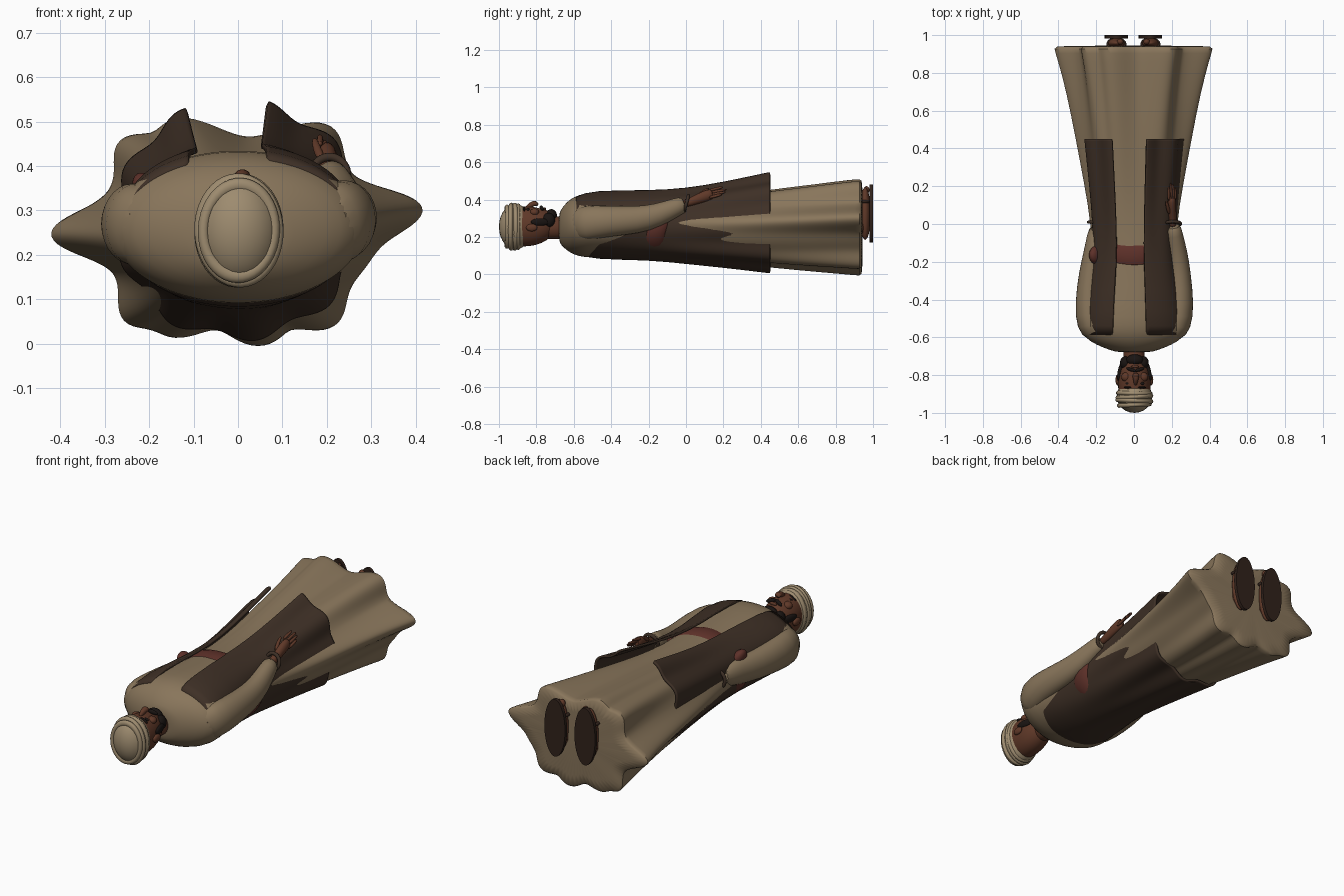
import bpy, bmesh, math
from mathutils import Vector
from math import sin, cos, pi, radians, copysign


def mat(name, c):
    m = bpy.data.materials.new(name)
    m.diffuse_color = (*c, 1)
    return m


ROBE = mat("robe_cloth", (0.25, 0.18, 0.105))
VEST = mat("vest_cloth", (0.048, 0.029, 0.019))
SASH = mat("sash_cloth", (0.11, 0.03, 0.022))
SKIN = mat("skin", (0.115, 0.04, 0.021))
WRAP = mat("headwrap_cloth", (0.34, 0.26, 0.16))
HAIR = mat("hair", (0.01, 0.007, 0.006))
SOLE = mat("sandal_leather", (0.03, 0.016, 0.011))


def finish(ob, m, angle=50):
    ob.data.materials.append(m)
    bpy.ops.object.select_all(action='DESELECT')
    ob.select_set(True)
    bpy.context.view_layer.objects.active = ob
    bpy.ops.object.shade_smooth_by_angle(angle=radians(angle))
    return ob


def loft(name, rings, m, closed=True, caps=True, thick=0, sub=1):
    bm = bmesh.new()
    vs = [[bm.verts.new(p) for p in r] for r in rings]
    n = len(vs[0])
    for a, b in zip(vs, vs[1:]):
        for i in range(n if closed else n - 1):
            j = (i + 1) % n
            bm.faces.new((a[i], a[j], b[j], b[i]))
    if closed and caps:
        bm.faces.new(vs[0])
        bm.faces.new(vs[-1])
    bmesh.ops.recalc_face_normals(bm, faces=bm.faces)
    me = bpy.data.meshes.new(name)
    bm.to_mesh(me)
    bm.free()
    ob = bpy.data.objects.new(name, me)
    bpy.context.collection.objects.link(ob)
    if sub:
        s = ob.modifiers.new("smooth", 'SUBSURF')
        s.levels = s.render_levels = sub
    if thick:
        s = ob.modifiers.new("thickness", 'SOLIDIFY')
        s.thickness, s.offset = thick, 0
    return finish(ob, m)


def ball(name, loc, r, m, rot=(0, 0, 0)):
    bpy.ops.mesh.primitive_uv_sphere_add(segments=24, ring_count=14, location=loc, rotation=rot)
    ob = bpy.context.object
    ob.name, ob.scale = name, r
    return finish(ob, m, 80)


def tube(name, pts, m, n=14):
    """pts: (x, y, z, radius across, radius along z)"""
    rings = []
    P = [Vector(p[:3]) for p in pts]
    for i, p in enumerate(pts):
        d = (P[min(i + 1, len(P) - 1)] - P[max(i - 1, 0)]).normalized()
        u = d.cross(Vector((0, 0, 1))).normalized()
        v = u.cross(d)
        rings.append([P[i] + u * p[3] * cos(k * 2 * pi / n) + v * p[4] * sin(k * 2 * pi / n)
                      for k in range(n)])
    return loft(name, rings, m)


def ring(name, loc, R, r, m, sx=1, sy=1, rot=(pi / 2, 0, 0)):
    bpy.ops.mesh.primitive_torus_add(major_radius=R, minor_radius=r, major_segments=40,
                                     minor_segments=10, location=loc, rotation=rot)
    ob = bpy.context.object
    ob.name, ob.scale = name, (sx, sy, 1)
    return finish(ob, m, 80)


# Robe: oval sections along y, folds (angle, height) deepen towards the hem
LOBES = [(10, 1), (62, 1), (110, .95), (128, .92), (183, 1), (235, 1), (248, .95), (277, 1), (300, .9)]


def fold(t):
    return max(h * math.exp(-(((math.degrees(t) - l + 180) % 360 - 180) / 14) ** 2) for l, h in LOBES)


# y, half width, back z, front z, fold depth
robe = [(-.68, .08, .18, .32, 0), (-.67, .12, .16, .345, 0), (-.64, .20, .13, .385, 0),
        (-.60, .265, .105, .415, 0), (-.54, .29, .09, .435, 0), (-.45, .275, .09, .435, 0),
        (-.2, .22, .10, .42, 0), (0, .228, .085, .42, .04), (.2, .262, .06, .43, .09),
        (.45, .31, .035, .465, .14), (.7, .36, .01, .5, .2), (.88, .41, -.005, .525, .24),
        (.935, .43, -.012, .53, .25), (.945, .415, 0, .52, .25)]
ts = [2 * pi * k / 90 for k in range(90)]
rings = []
for y, a, z0, z1, f in robe:
    c, b = (z0 + z1) / 2, (z1 - z0) / 2
    ks = [1 - f + f * fold(t) for t in ts]
    rings.append([(a * k * cos(t), y, c + b * k * sin(t)) for t, k in zip(ts, ks)])
loft("robe", rings, ROBE)

# Open vest: wraps from one front edge round the back to the other
vest = [(-.585, .25, .115, .415), (-.5, .27, .085, .45), (-.2, .215, .083, .447),
        (0, .222, .06, .46), (.2, .244, .04, .495), (.44, .272, .01, .548), (.45, .273, .009, .55)]
rings = []
for y, a, z0, z1 in vest:
    c, b = (z0 + z1) / 2, (z1 - z0) / 2
    wave = .045 * min(1, max(0, (y + .25) / .6))
    row = []
    for k in range(81):
        t = radians(76 - 321 * k / 80)
        w = 1 + wave * (cos(9 * t + .3) - 1)
        s = copysign(abs(sin(t)) ** .88, sin(t))
        row.append((a * w * cos(t), y, c + b * w * s))
    rings.append(row)
loft("vest", rings, VEST, closed=False, thick=.012)

# Waist sash
rings = []
for y, g in ((-.215, -.015), (-.205, .008), (-.155, .018), (-.105, .008), (-.09, -.015)):
    rings.append([((.228 + g) * cos(t), y + .015 * sin(3 * t), .257 + (.163 + g * .8) * sin(t))
                  for t in [2 * pi * k / 48 for k in range(48)]])
loft("sash", rings, SASH, caps=False)
ball("sash_knot", (-.198, -.165, .33), (.032, .05, .06), SASH, (0, -.5, 0))

# Sleeves with cuffs
tube("sleeve_bent", [(.20, -.6, .26, .05, .08), (.235, -.54, .275, .075, .1), (.245, -.42, .285, .075, .085),
                     (.24, -.26, .29, .062, .075), (.23, -.15, .315, .055, .065), (.212, -.04, .365, .043, .048),
                     (.207, -.005, .378, .04, .045)], ROBE)
tube("sleeve_straight", [(-.20, -.6, .26, .05, .08), (-.235, -.54, .27, .075, .1), (-.24, -.42, .27, .075, .09),
                         (-.23, -.26, .27, .065, .08), (-.21, -.12, .28, .05, .07),
                         (-.2, 0, .29, .04, .05)], ROBE)
ring("cuff_bent", (.206, .002, .38), .04, .009, VEST, 1, 1.05, (radians(75), 0, 0))
ring("cuff_straight", (-.2, .01, .29), .04, .009, VEST, 1, 1.1)

# Open hand, palm turned inwards and fingers stacked along z
tube("palm", [(.206, -.02, .375, .02, .022), (.204, .03, .39, .02, .022), (.202, .08, .41, .023, .029),
              (.2, .125, .427, .022, .03), (.2, .145, .432, .016, .024)], SKIN)
for i, L in enumerate((.08, .1, .095, .075)):
    x, z = .184 + .011 * i, .448 - .013 * i
    tube("finger_%d" % (i + 1), [(x, .12, z, .009, .009), (x + .001, .12 + L * .6, z + .012, .0085, .009),
                                 (x, .12 + L, z + .02, .006, .006)], SKIN, 8)
tube("thumb", [(.19, .05, .41, .012, .012), (.175, .095, .445, .01, .01), (.172, .125, .462, .006, .006)], SKIN, 8)

# Head and neck
tube("neck", [(0, -.64, .25, .06, .065), (0, -.7, .25, .055, .06), (0, -.8, .25, .06, .065)], SKIN, 24)
tube("head", [(.002, -.95, .255, .07, .09), (.002, -.9, .255, .085, .108), (.002, -.84, .257, .088, .108),
              (.002, -.79, .262, .083, .1), (.002, -.745, .275, .068, .08), (.002, -.715, .285, .045, .055),
              (.002, -.705, .285, .02, .025)], SKIN, 28)
tube("nose", [(.008, -.855, .352, .009, .012), (.009, -.825, .375, .013, .016), (.01, -.805, .383, .02, .016),
              (.01, -.79, .368, .014, .008)], SKIN)
for s in (-1, 1):
    ball("ear", (.002 + s * .088, -.825, .25), (.012, .03, .02), SKIN)
    ball("eye", (.005 + s * .036, -.845, .345), (.014, .009, .01), HAIR)
    ball("cheek", (.004 + s * .045, -.81, .332), (.026, .025, .02), SKIN)
    ball("eyebrow", (.005 + s * .036, -.865, .349), (.024, .006, .01), HAIR, (0, s * .35, 0))
    ball("sideburn", (.002 + s * .076, -.78, .28), (.012, .05, .02), HAIR, (0, 0, s * .2))
    ball("moustache", (.007 + s * .022, -.771, .355), (.028, .009, .011), HAIR, (0, s * .3, s * .3))
    ball("jaw_beard", (.002 + s * .048, -.735, .29), (.028, .035, .038), HAIR)
ball("chin_beard", (.004, -.72, .315), (.045, .03, .034), HAIR)
ball("lips", (.006, -.755, .35), (.022, .007, .009), SKIN)

# Head wrap: dome and coiled bands
ball("wrap_dome", (.002, -.912, .255), (.094, .088, .122), WRAP)
for i, (y, R, tilt) in enumerate(((-.957, .08, .05), (-.935, .088, -.04), (-.915, .088, .06), (-.897, .085, -.03))):
    ring("wrap_band_%d" % (i + 1), (.002, y, .255), R, .0125, WRAP, 1, 1.28, (pi / 2, tilt, tilt))

# Feet in sandals
for s in (-1, 1):
    x = s * .09 - .003
    bpy.ops.mesh.primitive_cylinder_add(vertices=40, radius=1, depth=.018, location=(x, .991, .325),
                                        rotation=(pi / 2, 0, 0))
    sole = bpy.context.object
    sole.name, sole.scale = "sandal_sole", (.062, .155, 1)
    finish(sole, SOLE, 40)
    ball("foot", (x, .958, .325), (.05, .03, .14), SKIN)
    tube("ankle", [(x, .85, .26, .045, .05), (x, .92, .26, .045, .05), (x, .97, .27, .045, .06)], SKIN)
    ring("sandal_strap", (x, .952, .39), .044, .009, SOLE, 1, .7, (0, 0, 0))
    ball("big_toe", (x - s * .02, .965, .452), (.017, .016, .02), SKIN)
